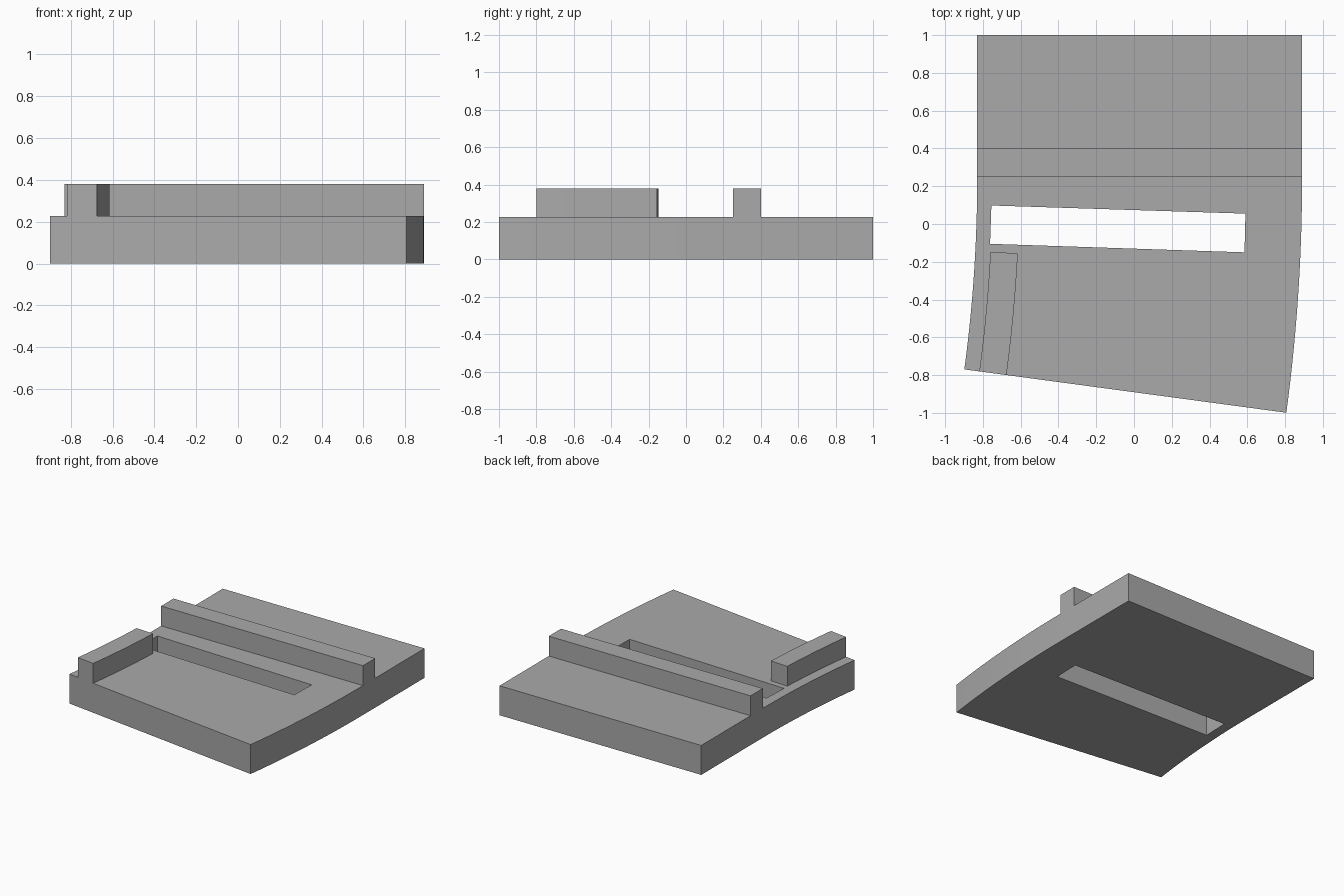
import bpy, bmesh
from math import sin, cos, radians
from mathutils import Vector

if "Cube" in bpy.data.objects:
    bpy.data.objects.remove(bpy.data.objects["Cube"], do_unlink=True)

grey = bpy.data.materials.new("plain grey")
grey.use_nodes = True
colour = (0.4, 0.4, 0.4, 1)
grey.diffuse_color = colour
grey.node_tree.nodes["Principled BSDF"].inputs["Base Color"].default_value = colour

LEFT, RIGHT, BACK = -0.83, 0.89, 1.0
BEND_Y, BEND_R, BEND_ANGLE = 0.25, 7.65, 7.66   # the front half bends about a far centre
PLATE_TOP, RAIL_TOP = 0.227, 0.38


def arc(offset, start, end, steps=24):
    """Points on a bend arc, offset sideways from the plate's straight edge."""
    r = BEND_R + offset
    angles = [radians(start + (end - start) * i / steps) for i in range(steps + 1)]
    return [(LEFT - BEND_R + r * cos(a), BEND_Y - r * sin(a)) for a in angles]


def prism(name, loops, bottom, top):
    """Extrude an outline, with any holes, between two heights."""
    bm = bmesh.new()
    edges = []
    for loop in loops:
        verts = [bm.verts.new((x, y, bottom)) for x, y in loop]
        edges += [bm.edges.new((v, verts[i - 1])) for i, v in enumerate(verts)]
    bmesh.ops.triangle_fill(bm, edges=edges, use_beauty=True, normal=Vector((0, 0, 1)))
    raised = bmesh.ops.extrude_face_region(bm, geom=bm.faces[:], use_keep_orig=True)["geom"]
    bmesh.ops.translate(bm, vec=(0, 0, top - bottom),
                        verts=[g for g in raised if isinstance(g, bmesh.types.BMVert)])
    bmesh.ops.recalc_face_normals(bm, faces=bm.faces[:])
    mesh = bpy.data.meshes.new(name)
    bm.to_mesh(mesh)
    bm.free()
    mesh.materials.append(grey)
    obj = bpy.data.objects.new(name, mesh)
    bpy.context.collection.objects.link(obj)
    bpy.ops.object.select_all(action="DESELECT")
    obj.select_set(True)
    bpy.context.view_layer.objects.active = obj
    bpy.ops.object.shade_smooth_by_angle(angle=radians(30))


# Base plate: straight at the back, bent towards the front, with a slanted slot
outline = ([(RIGHT, BACK), (LEFT, BACK)] + arc(0, 0, BEND_ANGLE)
           + arc(RIGHT - LEFT, BEND_ANGLE, 0))
slot = [(-0.755, 0.098), (0.59, 0.055), (0.585, -0.15), (-0.762, -0.105)]
prism("base_plate", [outline, slot], 0, PLATE_TOP)

# Straight rail across the plate
prism("cross_rail", [[(LEFT, 0.25), (RIGHT, 0.25), (RIGHT, 0.4), (LEFT, 0.4)]],
      PLATE_TOP, RAIL_TOP)

# Short curved rail near the front corner
prism("curved_rail", [arc(0.08, 2.95, BEND_ANGLE, 12) + arc(0.225, BEND_ANGLE, 2.95, 12)],
      PLATE_TOP, RAIL_TOP)
